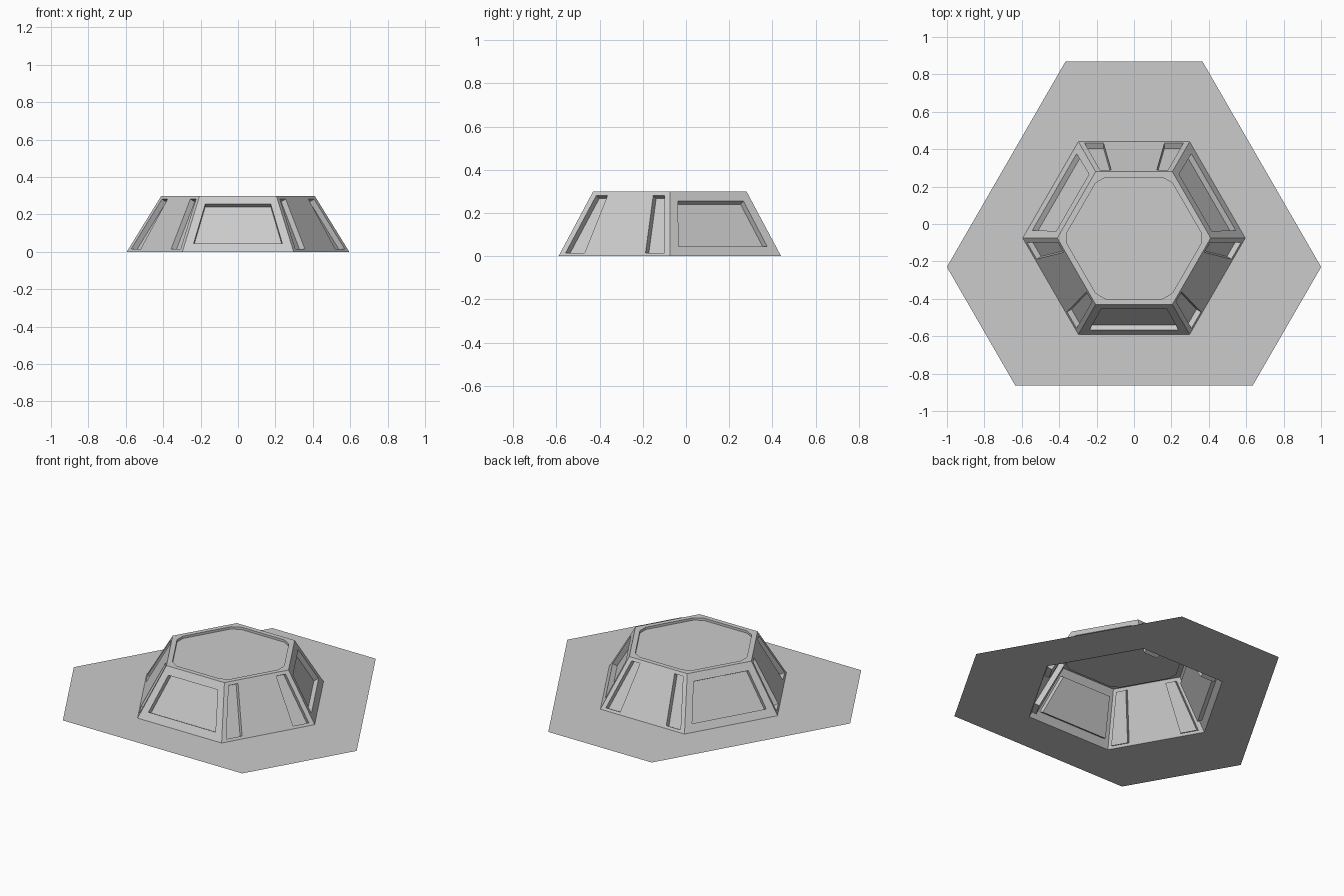
import bpy, bmesh, math
from mathutils import Vector

if "Cube" in bpy.data.objects:
    bpy.data.objects.remove(bpy.data.objects["Cube"])

CY = -0.075                 # centre of the hexagons in y
H = 0.3                     # height of the raised part
R_BASE, R_TOP = 0.595, 0.41 # corner radii at the bottom and top
A_BASE, A_TOP = R_BASE * math.sqrt(3) / 2, R_TOP * math.sqrt(3) / 2


def polar(r, deg, z):
    a = math.radians(deg)
    return Vector((r * math.cos(a), CY + r * math.sin(a), z))


def add_face(bm, pts):
    clean = []
    for p in pts:
        if all((p - q).length > 1e-6 for q in clean):
            clean.append(p)
    if len(clean) > 2:
        bm.faces.new([bm.verts.new(p) for p in clean])


def ring(bm, outer, inner):
    n = len(outer)
    for i in range(n):
        j = (i + 1) % n
        add_face(bm, [outer[i], outer[j], inner[j], inner[i]])


def recess(bm, outer, inner, depth):
    """Flat frame between outer and inner, with a sunken floor."""
    k = len(inner) // 2
    normal = (inner[1] - inner[0]).cross(inner[k + 1 if k > 2 else k] - inner[0]).normalized()
    floor = [p - normal * depth for p in inner]
    ring(bm, outer, inner)
    ring(bm, inner, floor)
    add_face(bm, floor)


def finish(bm, name):
    bmesh.ops.remove_doubles(bm, verts=bm.verts, dist=1e-5)
    me = bpy.data.meshes.new(name)
    bm.to_mesh(me)
    bm.free()
    bpy.context.collection.objects.link(bpy.data.objects.new(name, me))


def wall_point(deg, u, z):
    a = math.radians(deg)
    r = A_BASE + (A_TOP - A_BASE) * z / H
    return Vector((r * math.cos(a) - u * math.sin(a),
                   CY + r * math.sin(a) + u * math.cos(a), z))


# Flat plate: a triangle with cut corners and a hexagonal opening
bm = bmesh.new()
plate = []
for j in range(3):
    for deg in (-8.8, 68.8):
        plate.append(polar(1.0125, deg + 120 * j, 0))
ring(bm, plate, [polar(R_BASE, 60 * i, 0) for i in range(6)])
finish(bm, "base_plate")

# Sloping walls: wide panels and paired slots take turns
bm = bmesh.new()
hb, ht = R_BASE / 2, R_TOP / 2
for j in range(3):
    def quad(deg, pts):
        return [wall_point(deg, u, z) for u, z in pts]
    a = -90 + 120 * j
    recess(bm, quad(a, [(-hb, 0), (hb, 0), (ht, H), (-ht, H)]),
           quad(a, [(-0.237, 0.045), (0.237, 0.045), (0.175, 0.255), (-0.175, 0.255)]), 0.031)
    a += 180
    half = [(0, 0), (hb, 0), (ht, H), (0, H)]
    slot = [(0.163, 0.015), (0.264, 0.015), (0.182, 0.282), (0.122, 0.282)]
    recess(bm, quad(a, half), quad(a, slot), 0.031)
    mirror = lambda pts: [(-u, z) for u, z in reversed(pts)]
    recess(bm, quad(a, mirror(half)), quad(a, mirror(slot)), 0.031)
finish(bm, "sloping_walls")

# Top cap: shallow recess with clipped corners
bm = bmesh.new()
outer, inner = [], []
corners = [polar(R_TOP - 0.035, 60 * i, H) for i in range(6)]
for i, c in enumerate(corners):
    for other in (corners[i - 1], corners[(i + 1) % 6]):
        outer.append(polar(R_TOP, 60 * i, H))
        inner.append(c + (other - c).normalized() * 0.035)
recess(bm, outer, inner, 0.015)
finish(bm, "top_cap")
